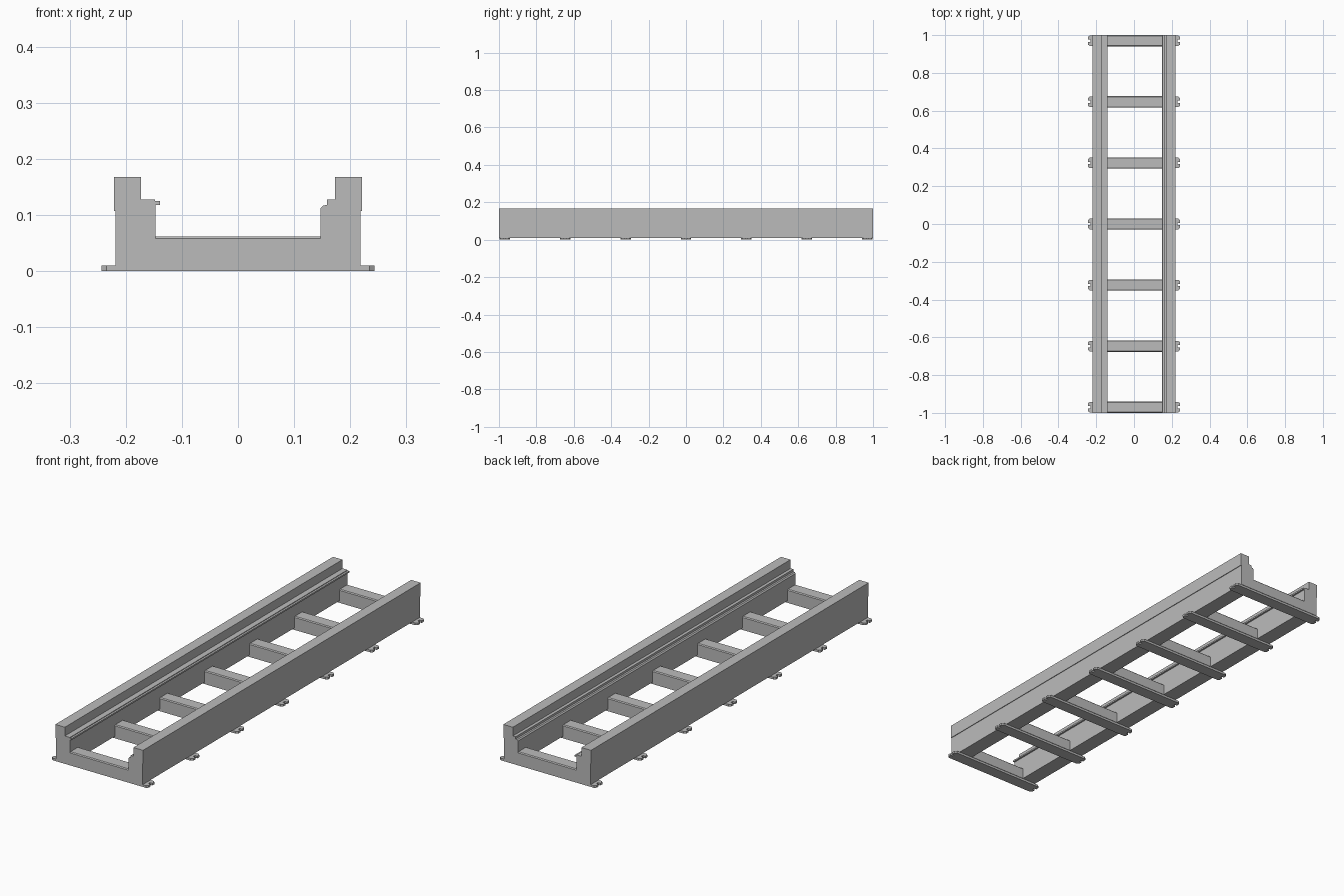
import bpy
import bmesh
from mathutils import Vector

cube = bpy.data.objects.get("Cube")
if cube:
    bpy.data.objects.remove(cube, do_unlink=True)

steel = bpy.data.materials.new("grey_steel")
steel.use_nodes = True
GREY = (0.5, 0.5, 0.5, 1)
steel.diffuse_color = GREY
steel.node_tree.nodes["Principled BSDF"].inputs["Base Color"].default_value = GREY


def extrude_profile(name, points, direction):
    """Closed prism from a planar outline swept along a direction."""
    bm = bmesh.new()
    face = bm.faces.new([bm.verts.new(p) for p in points])
    swept = bmesh.ops.extrude_face_region(bm, geom=[face], use_keep_orig=True)
    moved = [g for g in swept["geom"] if isinstance(g, bmesh.types.BMVert)]
    bmesh.ops.translate(bm, verts=moved, vec=Vector(direction))
    bmesh.ops.recalc_face_normals(bm, faces=bm.faces)
    mesh = bpy.data.meshes.new(name)
    bm.to_mesh(mesh)
    bm.free()
    mesh.materials.append(steel)
    obj = bpy.data.objects.new(name, mesh)
    bpy.context.collection.objects.link(obj)
    return obj


FLOOR, TOP = 0.01, 0.168

# Side rails: shared outer wall and ridge, different inner guide steps
outer = [(0.147, FLOOR), (0.218, FLOOR), (0.218, 0.107), (0.221, 0.107),
         (0.221, TOP), (0.173, TOP), (0.173, 0.128)]
lip_guide = [(0.148, 0.128), (0.148, 0.125), (0.139, 0.125),
             (0.139, 0.118), (0.147, 0.118)]
step_guide = [(0.159, 0.128), (0.159, 0.118), (0.152, 0.117), (0.147, 0.112)]

for name, side, guide in (("right_rail", -1, lip_guide), ("left_rail", 1, step_guide)):
    outline = [(side * x, -1, z) for x, z in outer + guide]
    extrude_profile(name, outline, (0, 2, 0))

# Cross beams with softened top edges, each on a slotted foot plate
HALF = 0.03
COUNT = 7
beam = [(-HALF, FLOOR), (HALF, FLOOR), (HALF, 0.058), (HALF - 0.004, 0.062),
        (0.004 - HALF, 0.062), (-HALF, 0.058)]
ear = [(0.234, -0.028), (0.243, -0.021), (0.243, -0.006), (0.231, -0.006),
       (0.231, 0.006), (0.243, 0.006), (0.243, 0.021), (0.234, 0.028)]
plate = ear + [(-x, -y) for x, y in ear]

for i in range(COUNT):
    y = (1 - HALF) * (2 * i / (COUNT - 1) - 1)
    extrude_profile(f"cross_beam_{i + 1}",
                    [(-0.147, y + dy, z) for dy, z in beam], (0.294, 0, 0))
    extrude_profile(f"foot_plate_{i + 1}",
                    [(px, y + py, 0) for px, py in plate], (0, 0, FLOOR))
